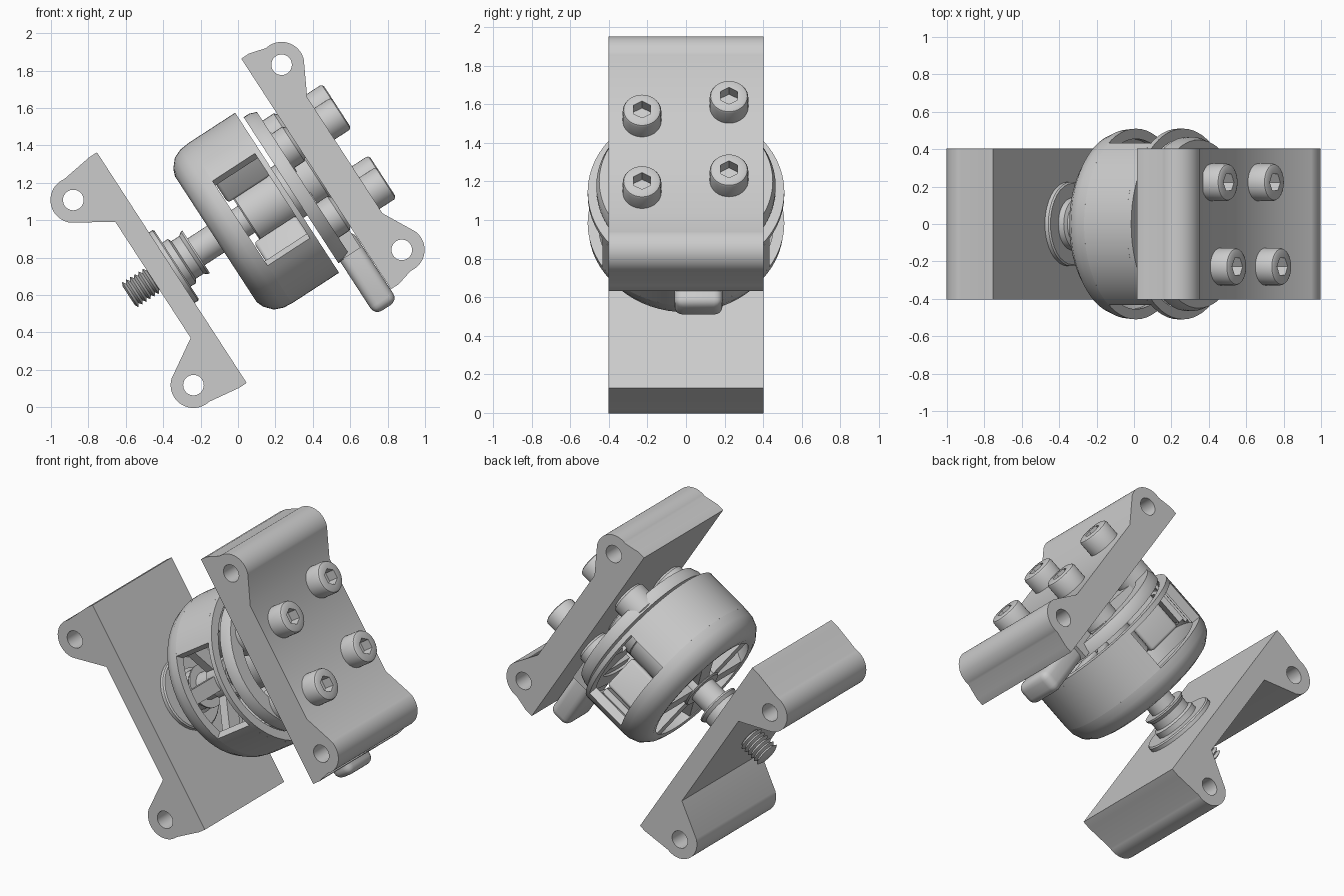
import bpy, bmesh
from math import sin, cos, pi, radians
from mathutils import Matrix

if "Cube" in bpy.data.objects:
    bpy.data.objects.remove(bpy.data.objects["Cube"])

# Built with the motor axis along X, then tilted 33 degrees as one unit
TILT = Matrix.Translation((0, 0, 1)) @ Matrix.Rotation(radians(-33), 4, 'Y')
AX = -0.02          # height of the motor axis in the untilted frame


def add(name, bm):
    bmesh.ops.recalc_face_normals(bm, faces=bm.faces)
    me = bpy.data.meshes.new(name)
    bm.to_mesh(me)
    bm.free()
    ob = bpy.data.objects.new(name, me)
    bpy.context.collection.objects.link(ob)
    ob.matrix_world = TILT
    return ob


def lathe(name, prof, n=48, y=0, z=AX, closed=False, arc=None):
    """Spin (x, radius[, hex]) points round the X axis; hex makes that ring hexagonal.
    arc gives start and end degrees of a partial turn."""
    bm = bmesh.new()
    a0, a1 = (radians(d) for d in (arc or (0, 360)))
    count = n + 1 if arc else n
    rings = []
    for p in prof:
        ring = []
        for i in range(count):
            a = a0 + (a1 - a0) * i / n
            r = p[1]
            if len(p) > 2:
                r /= cos((a + pi / 6) % (pi / 3) - pi / 6)
            ring.append(bm.verts.new((p[0], y + r * cos(a), z + r * sin(a))))
        rings.append(ring)
    pairs = list(zip(rings, rings[1:]))
    if closed:
        pairs.append((rings[-1], rings[0]))
    for a, b in pairs:
        for i in range(n):
            j = (i + 1) % count
            bm.faces.new((a[i], a[j], b[j], b[i]))
    if arc:
        bm.faces.new([r[0] for r in rings])
        bm.faces.new([r[-1] for r in rings])
    bmesh.ops.remove_doubles(bm, verts=bm.verts, dist=1e-5)
    return add(name, bm)


def rod(name, x0, x1, r, n=32, y=0, z=AX, c=0.008):
    return lathe(name, [(x0, 0), (x0, r - c), (x0 + c, r), (x1 - c, r), (x1, r - c), (x1, 0)], n, y, z)


def boxes(name, size, offset, angles=(0,), bevel=0.0):
    """Boxes placed at an offset and repeated round the motor axis."""
    bm = bmesh.new()
    for a in angles:
        m = (Matrix.Translation((0, 0, AX)) @ Matrix.Rotation(a, 4, 'X')
             @ Matrix.Translation(offset) @ Matrix.Diagonal((*size, 1)))
        bmesh.ops.create_cube(bm, size=1, matrix=m)
    if bevel:
        bmesh.ops.bevel(bm, geom=bm.edges[:], offset=bevel, segments=4, profile=0.5, affect='EDGES')
    return add(name, bm)


def bracket(name, sign, inner, outer, centre, last):
    """Plate with a tube along each end, extruded across the width."""
    R, T = 0.122, 0.59
    half = [(inner, 0.735), (inner + 0.05, 0.735)]
    half += [(centre + R * cos(radians(d)), T + R * sin(radians(d))) for d in range(100, last, -6)]
    half += [(outer, 0.37)]
    outline = half + [(x, -t) for x, t in reversed(half)]
    loops = [outline]
    for t in (T, -T):
        loops.append([(centre + 0.055 * cos(2 * pi * i / 32), t + 0.055 * sin(2 * pi * i / 32))
                      for i in range(32)])
    cu = bpy.data.curves.new(name, 'CURVE')
    cu.dimensions, cu.fill_mode, cu.extrude = '2D', 'BOTH', 0.403
    for lp in loops:
        sp = cu.splines.new('POLY')
        sp.points.add(len(lp) - 1)
        for p, (x, t) in zip(sp.points, lp):
            p.co = (sign * x, t + AX, 0, 1)
        sp.use_cyclic_u = True
    tmp = bpy.data.objects.new(name + "_outline", cu)
    bpy.context.collection.objects.link(tmp)
    bpy.context.view_layer.update()
    me = bpy.data.meshes.new_from_object(tmp.evaluated_get(bpy.context.evaluated_depsgraph_get()))
    bpy.data.objects.remove(tmp)
    bm = bmesh.new()
    bm.from_mesh(me)
    bmesh.ops.remove_doubles(bm, verts=bm.verts, dist=1e-5)
    bm.transform(Matrix.Rotation(pi / 2, 4, 'X'))
    return add(name, bm)


def around(n, start=0.0, limit=-1.0):
    """Angles round the axis; limit skips those pointing sideways."""
    turns = [start + 2 * pi * i / n for i in range(n)]
    return [a for a in turns if abs(cos(a)) > limit]


# End brackets
bracket("shaft_bracket", -1, 0.435, 0.555, 0.680, -56)
bracket("motor_bracket", 1, 0.485, 0.668, 0.648, -26)

# Threaded shaft and clamping collar
thread = [(-0.71, 0), (-0.71, 0.06)]
for i in range(9):
    x = -0.70 + i * 0.026
    thread += [(x, 0.08), (x + 0.013, 0.062)]
thread += [(-0.46, 0.075), (-0.42, 0.075), (-0.42, 0)]
lathe("shaft_thread", thread, 32)
rod("shaft", -0.43, 0.47, 0.085)
rod("collar_flange", -0.445, -0.405, 0.225)
lathe("collar", [(-0.41, 0), (-0.41, 0.14), (-0.37, 0.14), (-0.36, 0.12), (-0.31, 0.12),
                 (-0.29, 0.135), (-0.28, 0.135), (-0.28, 0)], 36)

# Rotor bell: rounded shoulder, two wall segments, rim, spokes and hub
lathe("bell_shoulder", [(0.0, 0.455), (-0.03, 0.455), (-0.11, 0.39), (-0.15, 0.37), (-0.155, 0.40),
                        (-0.14, 0.44), (-0.10, 0.485), (-0.05, 0.505), (0.0, 0.51)],
      64, closed=True)
lathe("bell_rim", [(0.27, 0.455), (0.27, 0.51), (0.30, 0.51), (0.30, 0.455)], 64, closed=True)
for side, start in (("upper", 32), ("lower", 212)):
    lathe(f"bell_wall_{side}", [(0.0, 0.455), (0.0, 0.51), (0.27, 0.51), (0.27, 0.455)],
          24, closed=True, arc=(start, start + 116))
boxes("rotor_magnets", (0.28, 0.02, 0.02), (0.13, 0, 0.447), around(24, 0, 0.6))
boxes("rotor_spokes", (0.06, 0.09, 0.31), (-0.115, 0, 0.25), around(6, pi / 6))
rod("rotor_hub", -0.155, -0.03, 0.13)

# Stator: core, wound teeth and pole shoes
rod("stator_core", 0.04, 0.30, 0.16, 36)
boxes("stator_windings", (0.27, 0.075, 0.22), (0.14, 0, 0.27), around(12, 0, 0.7), 0.02)
boxes("stator_pole_shoes", (0.22, 0.18, 0.035), (0.14, 0, 0.40), around(12, 0, 0.7))

# Motor base: ring, hub, arms and bolt pads
lathe("base_ring", [(0.325, 0.36), (0.325, 0.465), (0.36, 0.465), (0.40, 0.45), (0.40, 0.36)],
      64, closed=True)
rod("base_hub", 0.29, 0.485, 0.16, 36)
boxes("base_arms", (0.08, 0.11, 0.29), (0.365, 0, 0.25), around(4, pi / 4))

# Bolts, in a slightly skewed square
for k, (y, z) in enumerate([(0.223, 0.265), (-0.228, 0.18), (-0.228, -0.262), (0.223, -0.19)]):
    rod(f"base_pad_{k}", 0.325, 0.485, 0.11, 28, y, z, 0.015)
    lathe(f"bolt_{k}", [(0.38, 0), (0.38, 0.05), (0.66, 0.05), (0.66, 0.1), (0.76, 0.1),
                        (0.77, 0.095), (0.776, 0.085), (0.776, 0.045, 1), (0.71, 0.045, 1), (0.71, 0)],
          36, y, z)

# Cable bundle and its outlet
boxes("cable_outlet", (0.13, 0.30, 0.16), (0.405, 0.065, -0.38))
boxes("cable_bundle", (0.145, 0.25, 0.45), (0.41, 0.065, -0.58), bevel=0.045)

# Smooth round surfaces, keep hard edges
bpy.ops.object.select_all(action='SELECT')
bpy.context.view_layer.objects.active = bpy.context.selected_objects[0]
bpy.ops.object.shade_smooth_by_angle(angle=radians(32))
